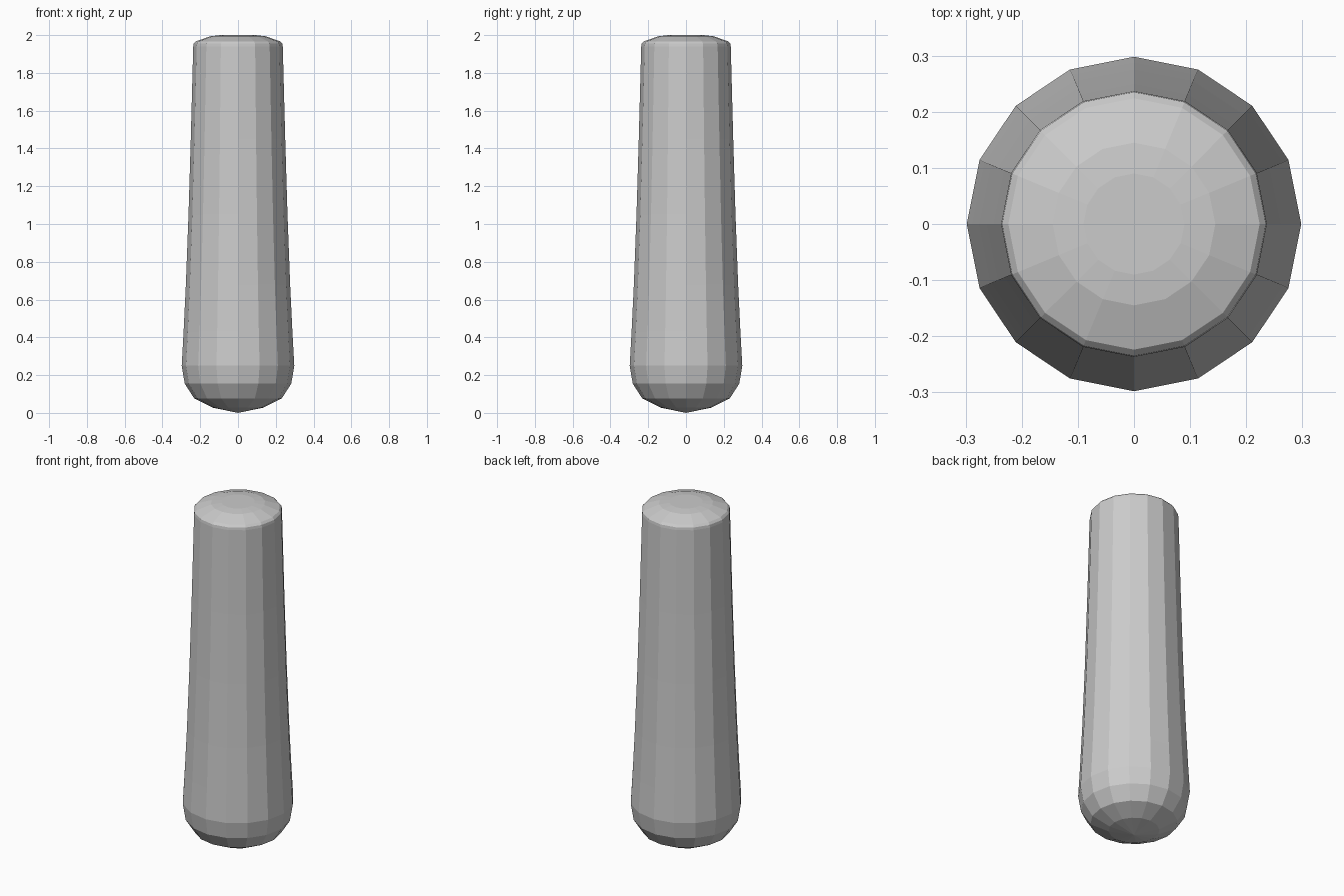
import bpy, bmesh
from math import cos, sin, tau

if "Cube" in bpy.data.objects:
    bpy.data.objects.remove(bpy.data.objects["Cube"])

SIDES = 16


def lathe(name, profile):
    """Revolve (radius, z) points around z; radius 0 makes a pole, open ends stay open."""
    bm = bmesh.new()
    rings = []
    for r, z in profile:
        n = 1 if r == 0 else SIDES
        rings.append([bm.verts.new((r * cos(tau * i / SIDES), r * sin(tau * i / SIDES), z))
                      for i in range(n)])
    for low, high in zip(rings, rings[1:]):
        for i in range(SIDES):
            j = (i + 1) % SIDES
            if len(low) == 1:
                bm.faces.new((low[0], high[j], high[i]))
            elif len(high) == 1:
                bm.faces.new((low[i], low[j], high[0]))
            else:
                bm.faces.new((low[i], low[j], high[j], high[i]))
    mesh = bpy.data.meshes.new(name)
    bm.to_mesh(mesh)
    bm.free()
    obj = bpy.data.objects.new(name, mesh)
    bpy.context.collection.objects.link(obj)
    return obj


# Tapered handle body with a rounded, slightly pointed base
lathe("handle_body", [
    (0, 0.0), (0.135, 0.028), (0.232, 0.077), (0.282, 0.155), (0.298, 0.25),
    (0.288, 0.43), (0.276, 0.68), (0.262, 1.05), (0.25, 1.45),
    (0.237, 1.94), (0.235, 1.955), (0.224, 1.967)])

# Shallow domed cap on the top
lathe("end_cap", [(0.224, 1.967), (0.145, 1.994), (0.09, 2.0), (0, 2.0)])
